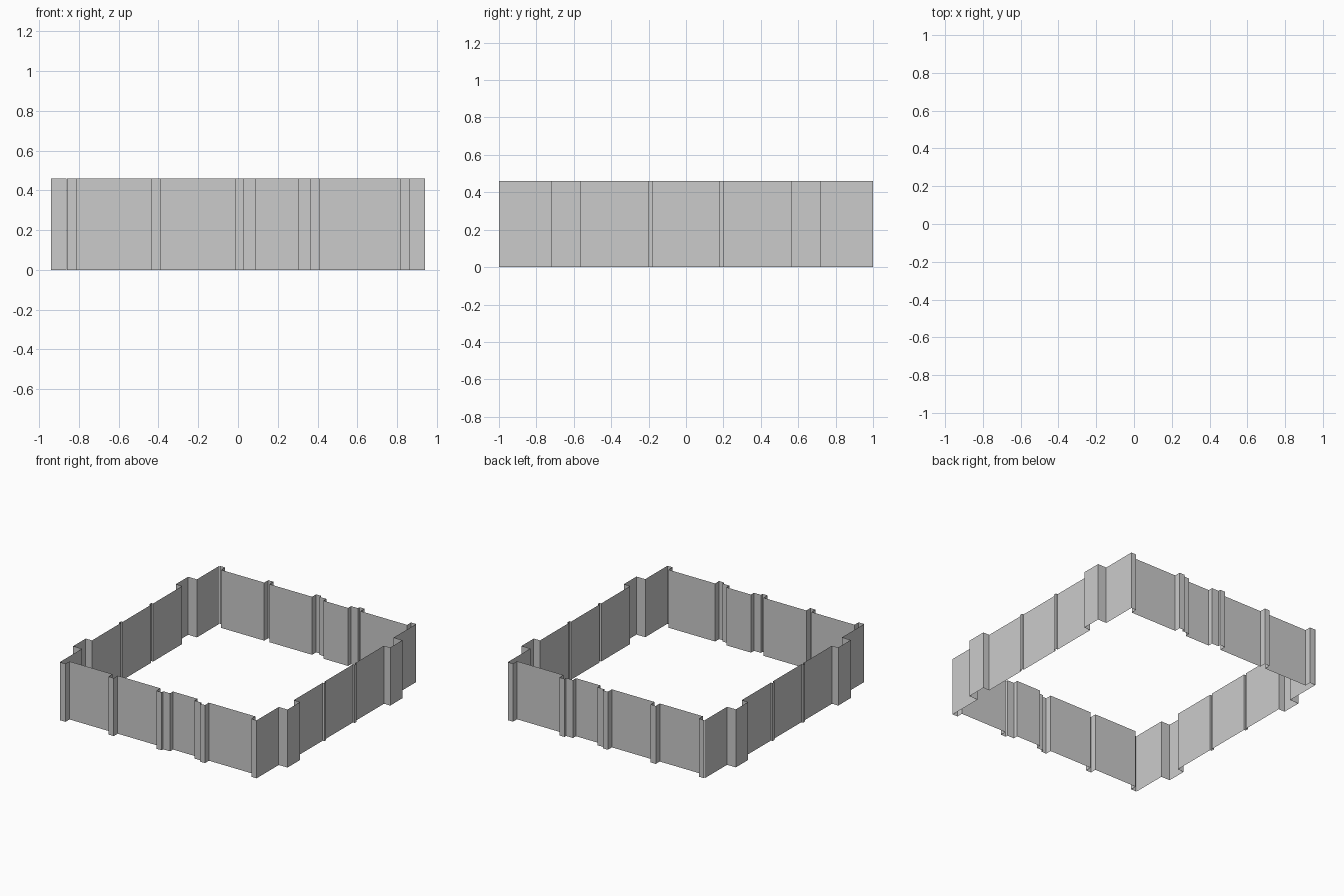
import bpy

if "Cube" in bpy.data.objects:
    bpy.data.objects.remove(bpy.data.objects["Cube"])

HEIGHT = 0.46


def wall(name, path):
    """Thin upright sheet following a plan path."""
    n = len(path)
    verts = [(x, y, z) for z in (0, HEIGHT) for x, y in path]
    faces = [(i, i + 1, n + i + 1, n + i) for i in range(n - 1)]
    mesh = bpy.data.meshes.new(name)
    mesh.from_pydata(verts, [], faces)
    obj = bpy.data.objects.new(name, mesh)
    bpy.context.collection.objects.link(obj)


def stepped(runs, last):
    """Turn (start, depth) runs into a square-stepped list of points."""
    ends = [r[0] for r in runs[1:]] + [last]
    return [(p, d) for (start, d), end in zip(runs, ends) for p in (start, end)]


# Front and back walls: pilasters, recessed panels and a doorway bay
PILLAR, STEP, PANEL, DOOR = 1.0, 0.98, 0.95, 0.943
long_runs = [(-0.86, PILLAR), (-0.813, PANEL), (-0.435, PILLAR), (-0.39, PANEL),
             (-0.015, PILLAR), (0.03, STEP), (0.09, DOOR), (0.305, STEP),
             (0.365, PILLAR), (0.41, PANEL), (0.818, PILLAR)]
long_path = stepped(long_runs, 0.863)
wall("front_wall", [(x, -d) for x, d in long_path])
wall("back_wall", [(x, d) for x, d in reversed(long_path)])

# Side walls: end walls, projecting bays and two slim pilasters
END, BAY, MID, SLIM = 0.863, 0.94, 0.885, 0.90
side_runs = [(-1.0, END), (-0.722, BAY), (-0.565, MID), (-0.203, SLIM),
             (-0.18, MID), (0.177, SLIM), (0.2, MID), (0.565, BAY), (0.718, END)]
side_path = stepped(side_runs, 1.0)
wall("right_wall", [(d, y) for y, d in side_path])
wall("left_wall", [(-d, y) for y, d in reversed(side_path)])
